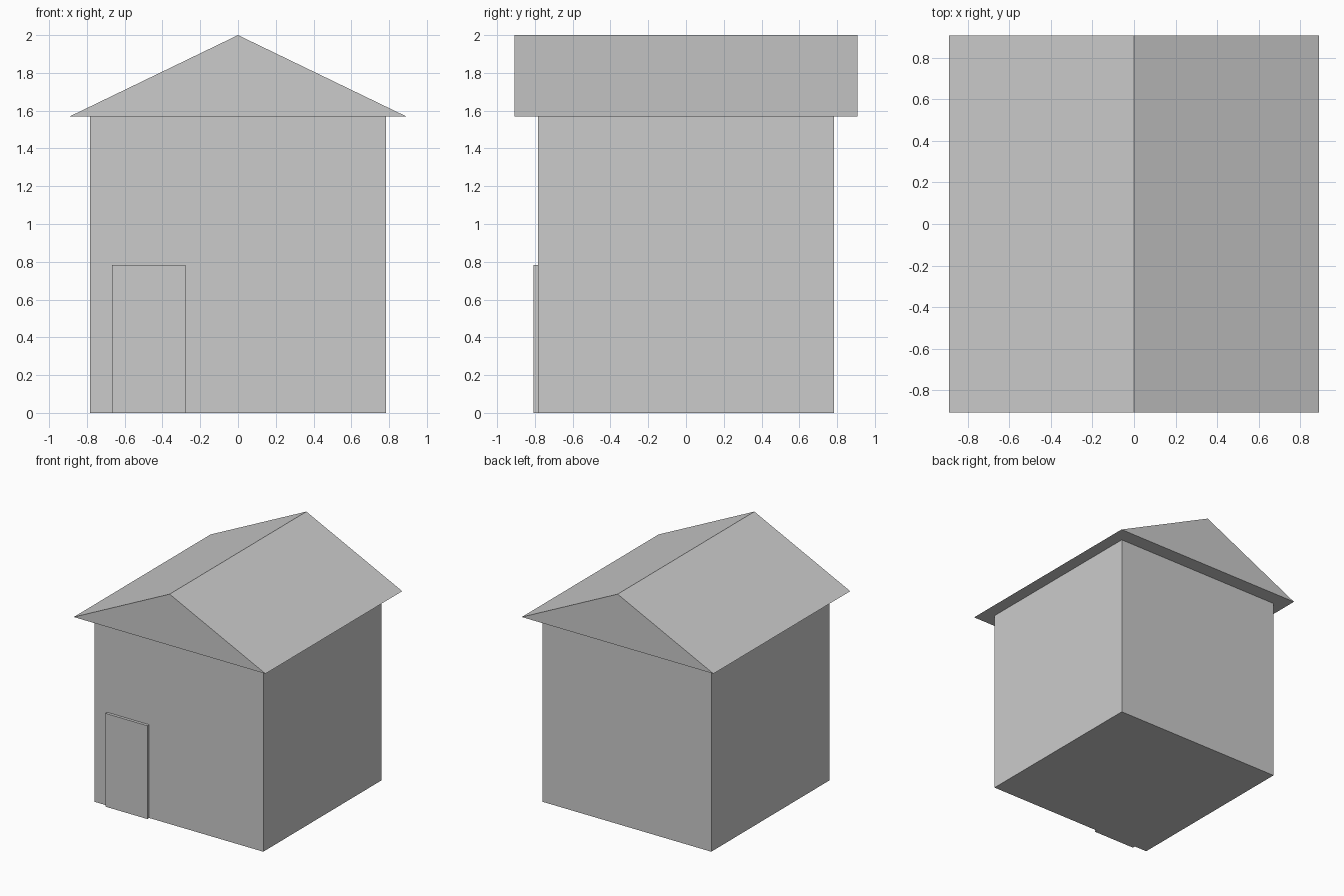
import bpy
import bmesh

if "Cube" in bpy.data.objects:
    bpy.data.objects.remove(bpy.data.objects["Cube"])

WALL = 0.783       # half width of the cubic body
EAVES = 1.57       # wall height
ROOF_X, ROOF_Y, RIDGE = 0.89, 0.907, 2.0


def extrude_profile(name, profile, y0, y1):
    """Closed prism from an (x, z) outline, running from y0 back to y1."""
    bm = bmesh.new()
    face = bm.faces.new([bm.verts.new((x, y0, z)) for x, z in profile])
    ext = bmesh.ops.extrude_face_region(bm, geom=[face], use_keep_orig=True)
    moved = [v for v in ext["geom"] if isinstance(v, bmesh.types.BMVert)]
    bmesh.ops.translate(bm, verts=moved, vec=(0, y1 - y0, 0))
    bmesh.ops.recalc_face_normals(bm, faces=bm.faces)
    mesh = bpy.data.meshes.new(name)
    bm.to_mesh(mesh)
    bm.free()
    obj = bpy.data.objects.new(name, mesh)
    bpy.context.collection.objects.link(obj)
    return obj


def rect(x0, x1, z0, z1):
    return [(x0, z0), (x1, z0), (x1, z1), (x0, z1)]


# House body
extrude_profile("walls", rect(-WALL, WALL, 0, EAVES), -WALL, WALL)

# Gable roof with overhanging flat underside
extrude_profile("roof", [(-ROOF_X, EAVES), (ROOF_X, EAVES), (0, RIDGE)], -ROOF_Y, ROOF_Y)

# Thin door slab, left of centre on the front wall
extrude_profile("door", rect(-0.667, -0.277, 0, 0.783), -0.807, -WALL)
